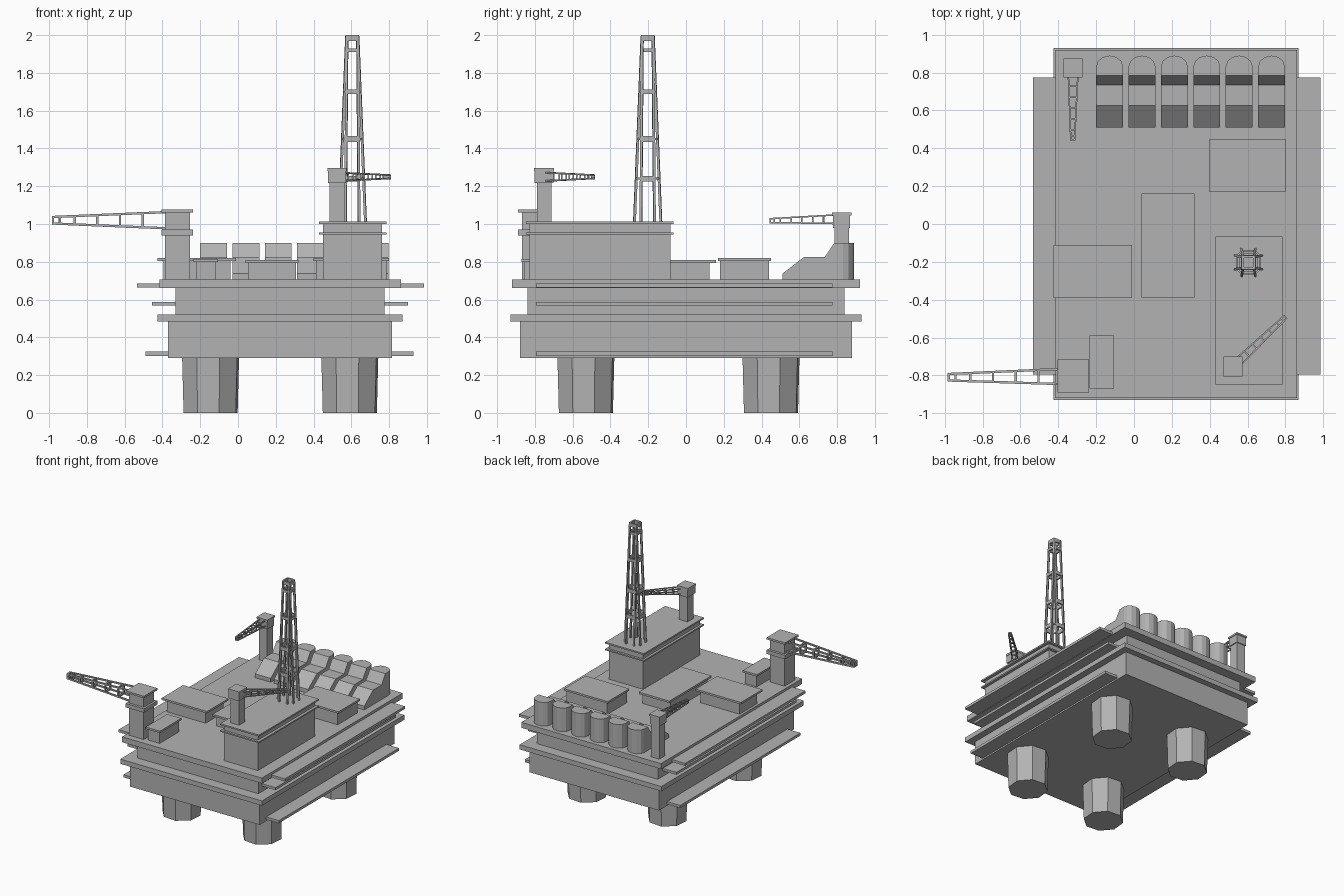
import bpy, bmesh, math
from mathutils import Vector, Matrix

if "Cube" in bpy.data.objects:
    bpy.data.objects.remove(bpy.data.objects["Cube"])

grey = bpy.data.materials.new("platform grey")
grey.diffuse_color = (0.45, 0.45, 0.45, 1)
grey.use_nodes = True
grey.node_tree.nodes["Principled BSDF"].inputs["Base Color"].default_value = grey.diffuse_color


def finish(name, bm):
    bmesh.ops.recalc_face_normals(bm, faces=bm.faces)
    me = bpy.data.meshes.new(name)
    bm.to_mesh(me)
    bm.free()
    me.materials.append(grey)
    ob = bpy.data.objects.new(name, me)
    bpy.context.collection.objects.link(ob)
    return ob


def add_box(bm, x0, x1, y0, y1, z0, z1):
    m = Matrix.Translation(((x0 + x1) / 2, (y0 + y1) / 2, (z0 + z1) / 2))
    bmesh.ops.create_cube(bm, size=1, matrix=m @ Matrix.Diagonal((x1 - x0, y1 - y0, z1 - z0, 1)))


def boxes(name, *dims):
    bm = bmesh.new()
    for d in dims:
        add_box(bm, *d)
    return finish(name, bm)


def beam(bm, a, b, t, h=None):
    a, b = Vector(a), Vector(b)
    d = b - a
    m = Matrix.Translation((a + b) / 2) @ d.to_track_quat('Z', 'Y').to_matrix().to_4x4()
    bmesh.ops.create_cube(bm, size=1, matrix=m @ Matrix.Diagonal((h or t, t, d.length, 1)))


# Legs: slightly tapered octagons
for i, (x, y) in enumerate([(-.145, -.53), (.592, -.53), (-.145, .45), (.592, .45)]):
    bm = bmesh.new()
    m = Matrix.Translation((x, y, .147)) @ Matrix.Rotation(math.radians(17.5), 4, 'Z')
    bmesh.ops.create_cone(bm, cap_ends=True, segments=8, radius1=.15, radius2=.158, depth=.294, matrix=m)
    finish("leg_%d" % (i + 1), bm)

# Hull decks and side walkways
boxes("lower_hull", (-.37, .815, -.88, .88, .29, .485))
boxes("lower_deck_slab", (-.425, .87, -.93, .93, .483, .522))
boxes("upper_hull", (-.33, .775, -.84, .84, .52, .662))
boxes("main_deck_slab", (-.415, .862, -.92, .92, .66, .705))
for name, x0, x1, z0, z1 in [("lower_walkway", -.49, .93, .302, .324),
                             ("middle_walkway", -.455, .90, .568, .588),
                             ("upper_walkway", -.535, .985, .663, .684)]:
    boxes(name, (x0, x1, -.795, .775, z0, z1))

# Drilling house with two overhanging rims
boxes("drilling_house", (.45, .762, -.828, -.083, .70, 1.005),
      (.43, .785, -.847, -.065, .945, .956), (.43, .785, -.847, -.065, 1.0, 1.012))


# Deck cabins: body with a thin roof plate
def cabin(name, x0, x1, y0, y1, top, g, gy):
    boxes(name, (x0 + g, x1 - g, y0 + gy, y1 - gy, .70, top - .01),
          (x0, x1, y0, y1, top - .016, top))


cabin("small_cabin", -.235, -.105, -.87, -.59, .815, .012, .015)
cabin("left_cabin", -.425, -.01, -.39, -.11, .82, .03, .025)
cabin("middle_cabin", .04, .32, -.39, .16, .81, .012, .035)
cabin("rear_cabin", .40, .80, .17, .45, .82, .014, .01)

# Stepped tanks with a rounded back end
profile = [(.51, .70), (.51, .737), (.625, .825), (.735, .825), (.785, .90)]
for i in range(6):
    bm = bmesh.new()
    xc, hw, n = -.129 + i * .1712, .071, 6
    cols = []
    for k in range(n + 1):
        a = math.pi * k / n
        x, back = xc - hw * math.cos(a), .832 + .058 * math.sin(a)
        cols.append([bm.verts.new((x, y, z)) for y, z in profile + [(back, .90), (back, .70)]])
    for c0, c1 in zip(cols, cols[1:]):
        for j in range(7):
            q = (j + 1) % 7
            bm.faces.new((c0[j], c0[q], c1[q], c1[j]))
    bm.faces.new(cols[0])
    bm.faces.new(cols[-1])
    finish("storage_tank_%d" % (i + 1), bm)


# Tapering lattice boom made from four chords and cross frames
def boom(name, p0, p1, w0, h0, w1, h1, t, n):
    bm = bmesh.new()
    p0, p1 = Vector(p0), Vector(p1)
    side = (p1 - p0).cross(Vector((0, 0, 1))).normalized()

    def ring(f):
        c, w, h = p0.lerp(p1, f), w0 + (w1 - w0) * f, h0 + (h1 - h0) * f
        return [c + side * (sx * w / 2) + Vector((0, 0, sz * h / 2))
                for sx, sz in [(-1, -1), (1, -1), (1, 1), (-1, 1)]]
    for a, b in zip(ring(0), ring(1)):
        beam(bm, a, b, t)
    for k in range(1, n + 1):
        r = ring(k / n - (.01 if k == n else 0))
        for j in range(4):
            beam(bm, r[j], r[(j + 1) % 4], t)
    r = ring(.93)
    for j in range(4):
        beam(bm, r[j], r[(j + 1) % 4], t)
    finish(name, bm)


# Front left crane
boxes("front_left_crane", (-.387, -.255, -.868, -.735, .70, 1.065),
      (-.405, -.237, -.89, -.715, .94, .972), (-.405, -.237, -.89, -.715, 1.06, 1.076))
boom("front_left_boom", (-.385, -.806, 1.02), (-.985, -.81, 1.02), .08, .085, .034, .034, .012, 5)

# Crane on the drilling house
boxes("house_crane", (.485, .563, -.79, -.713, 1.0, 1.225),
      (.477, .571, -.803, -.702, 1.218, 1.282), (.473, .574, -.806, -.70, 1.28, 1.296))
boom("house_boom", (.555, -.725, 1.25), (.802, -.49, 1.25), .042, .042, .018, .018, .008, 6)

# Back left crane
boxes("back_left_crane", (-.36, -.285, .787, .862, .70, .985),
      (-.367, -.278, .778, .869, .98, 1.048), (-.372, -.273, .773, .875, 1.046, 1.06))
boom("back_left_boom", (-.322, .785, 1.025), (-.324, .442, 1.018), .05, .045, .02, .02, .008, 6)

# Derrick: eight legs closing towards the top, joined by cross bars
bm = bmesh.new()
cx, cy, z0, z1 = .605, -.203, 1.005, 1.995
for q in range(4):
    rot = Matrix.Rotation(q * math.pi / 2, 3, 'Z')

    def at(out, s, z):
        return rot @ Vector((out, s, 0)) + Vector((cx, cy, z))

    def spread(z):
        f = (z - z0) / (z1 - z0)
        return .070 - .040 * f, .036 - .008 * f
    for s in (-1, 1):
        o, w = spread(z0)
        o2, w2 = spread(z1)
        beam(bm, at(o, s * w, z0), at(o2, s * w2, z1), .013)
    for z, h in [(1.24, .03), (1.45, .03), (1.70, .025), (1.92, .02), (1.985, .03)]:
        o, w = spread(z)
        # bar between the pair, then a link to the neighbouring pair
        c = at(0, 0, z)
        a, b = at(o, -w, z), at(o, w, z)
        d = (abs((b - a).x) + .006, abs((b - a).y) + .006)
        e = (a + b) / 2
        add_box(bm, e.x - max(d[0], .012) / 2, e.x + max(d[0], .012) / 2,
                e.y - max(d[1], .012) / 2, e.y + max(d[1], .012) / 2, z - h / 2, z + h / 2)
        beam(bm, b, at(w, o, z), .010)
finish("derrick", bm)
